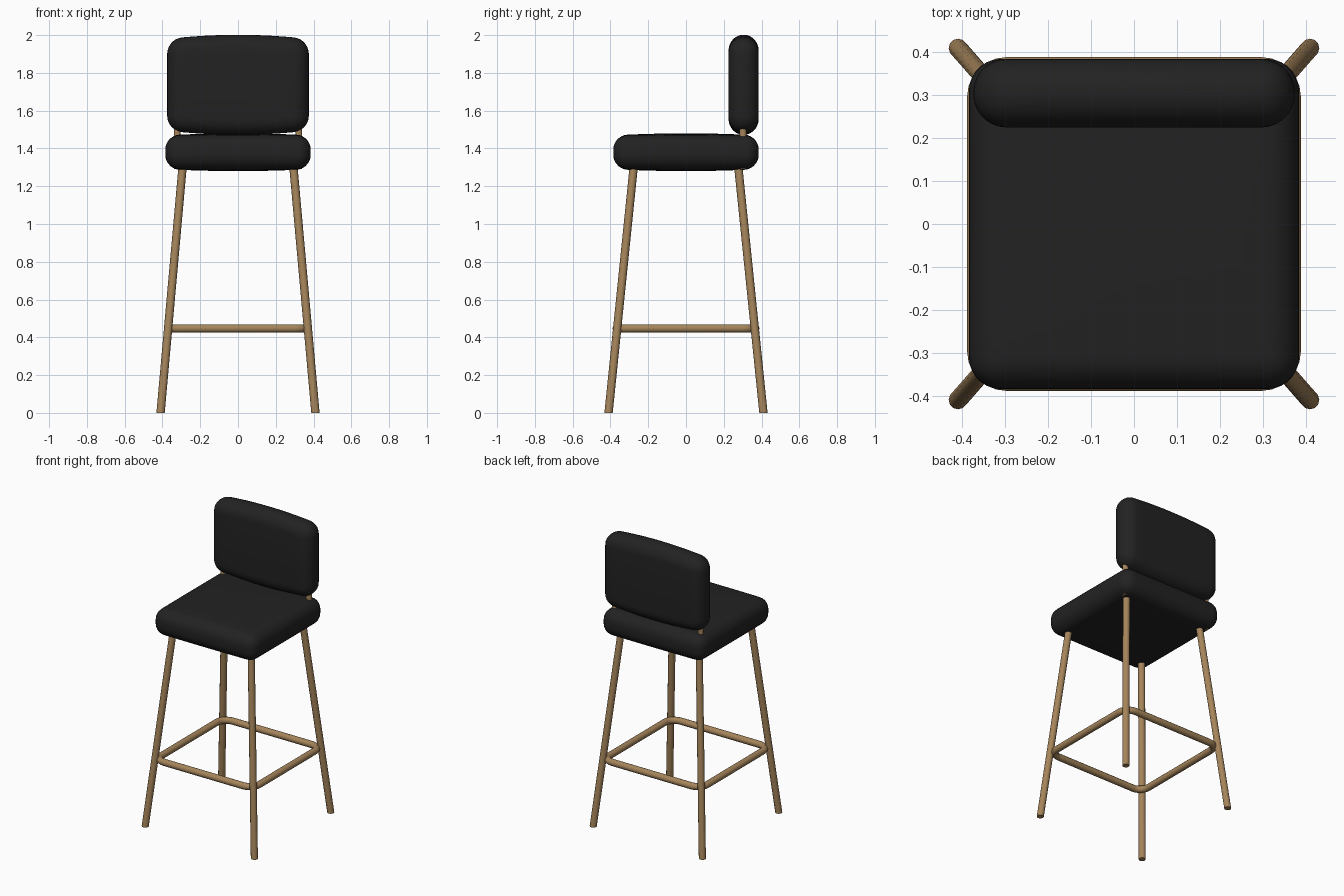
import bpy, bmesh, math
from mathutils import Vector

if "Cube" in bpy.data.objects:
    bpy.data.objects.remove(bpy.data.objects["Cube"])


def material(name, rgb):
    m = bpy.data.materials.new(name)
    m.diffuse_color = (*rgb, 1)
    m.use_nodes = True
    m.node_tree.nodes["Principled BSDF"].inputs["Base Color"].default_value = m.diffuse_color
    return m


WOOD = material("warm_wood", (0.38, 0.235, 0.105))
FABRIC = material("black_fabric", (0.016, 0.016, 0.016))


def finish(name, bm, mat, angle):
    bmesh.ops.recalc_face_normals(bm, faces=bm.faces)
    mesh = bpy.data.meshes.new(name)
    bm.to_mesh(mesh)
    bm.free()
    mesh.materials.append(mat)
    ob = bpy.data.objects.new(name, mesh)
    bpy.context.collection.objects.link(ob)
    bpy.ops.object.select_all(action='DESELECT')
    ob.select_set(True)
    bpy.context.view_layer.objects.active = ob
    bpy.ops.object.shade_smooth_by_angle(angle=math.radians(angle))
    return ob


def cushion(name, center, size, radius, bulge):
    """Rounded box whose top and bottom swell towards the middle."""
    bm = bmesh.new()
    bmesh.ops.create_cube(bm, size=1)
    for v in bm.verts:
        v.co = Vector(a * b for a, b in zip(v.co, size))
    bmesh.ops.bevel(bm, geom=bm.edges[:], offset=radius, segments=7,
                    profile=0.5, affect='EDGES', clamp_overlap=True)
    # extra loops so the swelling is smooth
    for axis in (0, 1):
        flat = size[axis] / 2 - radius
        if flat < 0.05:
            continue
        normal = Vector((axis == 0, axis == 1, 0))
        for i in range(-4, 5):
            bmesh.ops.bisect_plane(bm, geom=bm.verts[:] + bm.edges[:] + bm.faces[:],
                                   plane_co=normal * flat * i / 5, plane_no=normal)
    for v in bm.verts:
        fx = 1 - (2 * v.co.x / size[0]) ** 2
        fy = 1 - (2 * v.co.y / size[1]) ** 2 if size[1] > 0.3 else 1
        v.co.z += bulge * fx * fy * 2 * v.co.z / size[2]
        v.co += Vector(center)
    return finish(name, bm, FABRIC, 50)


def rod(name, a, b, radius, sides=12):
    """Round bar with level ends running from a to b."""
    a, b = Vector(a), Vector(b)
    bm = bmesh.new()
    bmesh.ops.create_cone(bm, cap_ends=True, segments=sides,
                          radius1=radius, radius2=radius, depth=1)
    for v in bm.verts:
        t = v.co.z + 0.5
        v.co = a.lerp(b, t) + Vector((v.co.x, v.co.y, 0))
    return finish(name, bm, WOOD, 40)


# Upholstery
cushion("seat", (0, 0, 1.38), (0.77, 0.77, 0.178), 0.075, 0.011)
cushion("backrest", (0, 0.305, 1.737), (0.75, 0.16, 0.485), 0.078, 0.022)

# Splayed legs and the pegs that carry the backrest
for sx, side in ((-1, "left"), (1, "right")):
    for sy, end in ((-1, "front"), (1, "back")):
        rod(f"{end}_{side}_leg", (sx * 0.41, sy * 0.41, 0),
            (sx * 0.29, sy * 0.273, 1.34), 0.022)
    rod(f"{side}_back_peg", (sx * 0.322, 0.302, 1.292),
        (sx * 0.322, 0.302, 1.56), 0.018)

# Footrest: rounded square ring swept with a round section
half, corner, tube, sides = 0.367, 0.07, 0.022, 12
path = []
for q in range(4):
    mid = math.radians(45 + 90 * q)
    cx = math.copysign(half - corner, math.cos(mid))
    cy = math.copysign(half - corner, math.sin(mid))
    for k in range(7):
        t = math.radians(90 * q + 15 * k)
        path.append((cx, cy, t))
bm = bmesh.new()
rings = []
for cx, cy, t in path:
    ring = []
    for j in range(sides):
        p = 2 * math.pi * j / sides
        r = corner + tube * math.cos(p)
        ring.append(bm.verts.new((cx + r * math.cos(t), cy + r * math.sin(t),
                                  0.447 + tube * math.sin(p))))
    rings.append(ring)
for i, ring in enumerate(rings):
    nxt = rings[(i + 1) % len(rings)]
    for j in range(sides):
        k = (j + 1) % sides
        bm.faces.new((ring[j], ring[k], nxt[k], nxt[j]))
finish("footrest_ring", bm, WOOD, 40)
